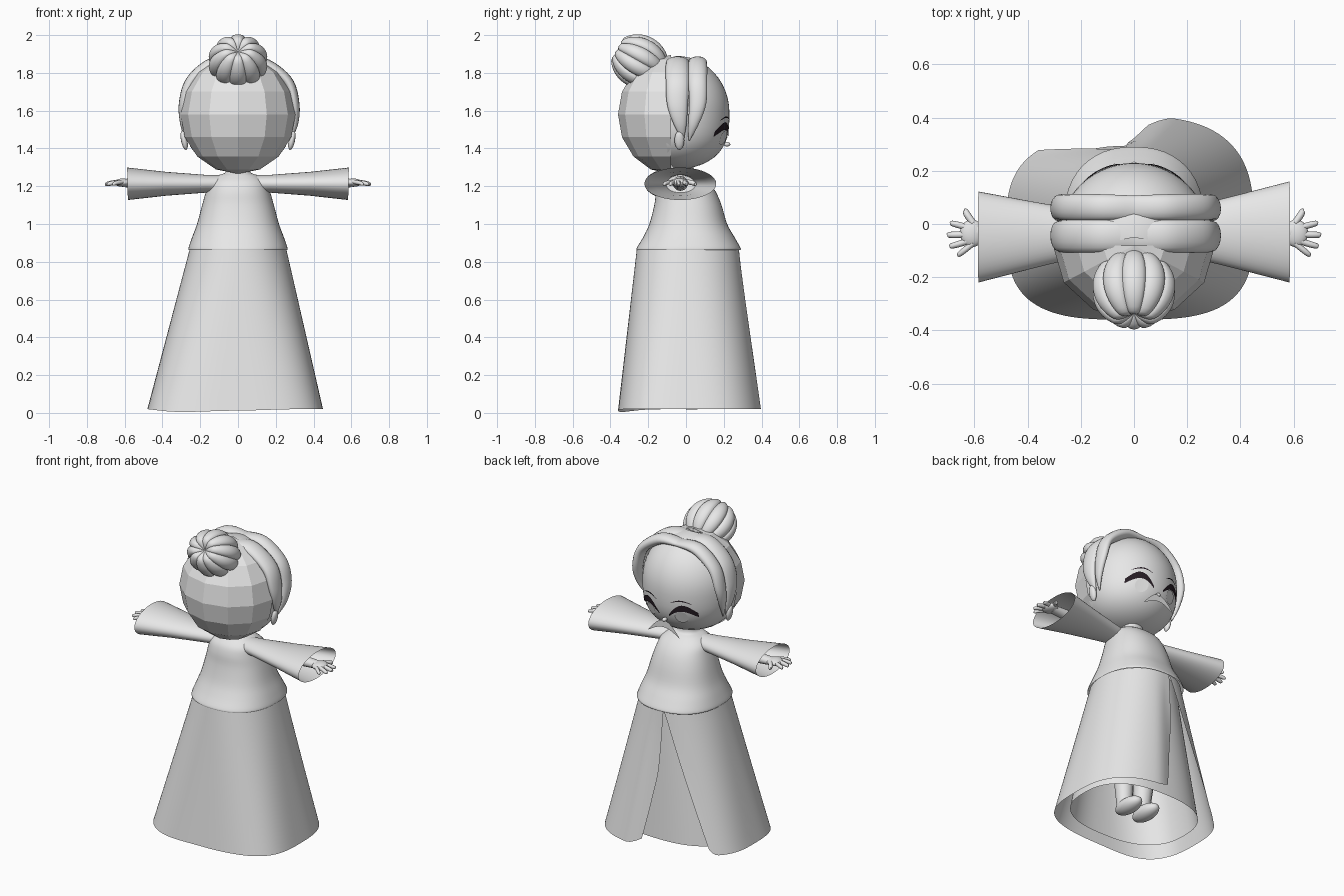
import bpy, bmesh
from math import sin, cos, pi, sqrt, radians, copysign
from mathutils import Vector, Matrix

if "Cube" in bpy.data.objects:
    bpy.data.objects.remove(bpy.data.objects["Cube"])


def material(name, rgb):
    m = bpy.data.materials.new(name)
    m.use_nodes = True
    m.diffuse_color = (*rgb, 1)
    m.node_tree.nodes["Principled BSDF"].inputs["Base Color"].default_value = (*rgb, 1)
    return m


PALE = material("pale_grey", (0.8, 0.8, 0.8))
DARK = material("dark_lash", (0.02, 0.012, 0.018))


def finish(name, bm, mat=PALE, angle=50):
    bmesh.ops.recalc_face_normals(bm, faces=bm.faces[:])
    me = bpy.data.meshes.new(name)
    bm.to_mesh(me)
    bm.free()
    me.materials.append(mat)
    ob = bpy.data.objects.new(name, me)
    bpy.context.collection.objects.link(ob)
    if angle:
        bpy.ops.object.select_all(action="DESELECT")
        ob.select_set(True)
        bpy.context.view_layer.objects.active = ob
        bpy.ops.object.shade_smooth_by_angle(angle=radians(angle))
    return ob


def loft(name, rings, closed=True, caps=False, mat=PALE, angle=50):
    """Skin a stack of equally long point rings."""
    bm = bmesh.new()
    rows = [[bm.verts.new(p) for p in r] for r in rings]
    n = len(rows[0])
    for a, b in zip(rows, rows[1:]):
        for i in range(n if closed else n - 1):
            j = (i + 1) % n
            bm.faces.new((a[i], a[j], b[j], b[i]))
    if caps:
        bm.faces.new(rows[0])
        bm.faces.new(rows[-1])
    return finish(name, bm, mat, angle)


def oval(a, rx, ry, power=2.0):
    c, s = cos(a), sin(a)
    return (rx * copysign(abs(c) ** (2 / power), c),
            ry * copysign(abs(s) ** (2 / power), s))


def smooth_path(pts, steps=6):
    """Catmull-Rom interpolation, works on any tuple length."""
    p = [Vector(pts[0])] + [Vector(q) for q in pts] + [Vector(pts[-1])]
    out = []
    for i in range(1, len(p) - 2):
        for k in range(steps):
            t = k / steps
            out.append(0.5 * (2 * p[i] + (p[i + 1] - p[i - 1]) * t
                       + (2 * p[i - 1] - 5 * p[i] + 4 * p[i + 1] - p[i + 2]) * t * t
                       + (3 * p[i] - p[i - 1] - 3 * p[i + 1] + p[i + 2]) * t ** 3))
    return out + [p[-1]]


def sweep(name, pts, sizes, centre, sides=12):
    """Sweep an oval (width, thickness) along a path; thickness faces away from centre."""
    path, size = smooth_path(pts), smooth_path(sizes)
    rings = []
    for i, p in enumerate(path):
        tan = (path[min(i + 1, len(path) - 1)] - path[max(i - 1, 0)]).normalized()
        side = tan.cross(p - Vector(centre)).normalized()
        out = side.cross(tan)
        rings.append([p + side * x + out * y for x, y in
                      (oval(2 * pi * k / sides, size[i][0], size[i][1]) for k in range(sides))])
    return loft(name, rings, caps=True)


def ball(name, loc, scale, segs=24, rings=14, rot=Matrix(), shape=None, angle=50):
    bm = bmesh.new()
    bmesh.ops.create_uvsphere(bm, u_segments=segs, v_segments=rings, radius=1)
    if shape:
        for v in bm.verts:
            v.co = shape(v.co)
    bm.transform(Matrix.Translation(loc) @ rot @ Matrix.Diagonal((*scale, 1)))
    return finish(name, bm, PALE, angle)


# Outer skirt, open at +y with two flaps, the left one curling in at its edge
def skirt_point(a, h):
    c, s = cos(a), sin(a)
    if c > 0:
        spread = 0.135 - 0.06 * max(0, 1 - c / 0.25) ** 2
    else:
        spread = 0.07
    ry = 0.27 + (spread if s > 0 else 0.09) * h
    x, y = oval(a, 0.255 + 0.21 * h, ry, 2.1 + (0.7 if s > 0 else 1.1) * h)
    return x - 0.015 * h, y + 0.01 * (1 - h)


N = 96
rings = []
for k in range(13):
    h = k / 12
    start, end = radians(97 + 34 * h ** 0.8), radians(457 - 11 * h ** 0.8)
    ring = []
    for i in range(N + 1):
        u = i / N
        a = start + (end - start) * u
        lift = 0.035 * max(0, 1 - min(u, 1 - u) * N / 3) ** 2
        dip = 0.015 * max(0, cos(a - radians(245))) ** 6
        x, y = skirt_point(a, h)
        ring.append((x, y, 0.87 - h * (0.85 - lift + dip)))
    rings.append(ring)
loft("outer_skirt", rings, closed=False)

# Closed underskirt
loft("underskirt", [[(*oval(2 * pi * i / 64, 0.235 + 0.15 * h, 0.25 + 0.045 * h, 2.1 + 0.4 * h),
                      0.87 - 0.83 * h) for i in range(64)] for h in (0, 0.25, 0.5, 0.75, 1)])

# Bodice with flared hem, running into the neck: z, half width, half depth, y offset
BODICE = [(0.862, 0.262, 0.275, 0.013), (0.875, 0.262, 0.274, 0.014), (0.93, 0.243, 0.242, 0.015),
          (1.0, 0.217, 0.206, 0.012), (1.1, 0.19, 0.178, 0.01), (1.17, 0.17, 0.158, 0),
          (1.22, 0.152, 0.13, -0.01), (1.255, 0.11, 0.09, -0.015), (1.275, 0.065, 0.065, -0.02),
          (1.32, 0.06, 0.06, -0.02)]
rings = []
for z, rx, ry, cy in smooth_path(BODICE, 4):
    rings.append([(x, y + cy, z) for x, y in (oval(2 * pi * i / 48, rx, ry, 2.3) for i in range(48))])
loft("bodice", rings)

# Head: faceted hair at the back
bm = bmesh.new()
bmesh.ops.create_uvsphere(bm, u_segments=12, v_segments=8, radius=1)
bmesh.ops.delete(bm, geom=[v for v in bm.verts if v.co.y > 0.01], context="VERTS")
bm.transform(Matrix.Translation((0, -0.08, 1.58)) @ Matrix.Diagonal((0.305, 0.28, 0.315, 1)))
finish("back_hair", bm, PALE, 0)

# Head: smooth face with a full chin
FC, FR = Vector((0, -0.05, 1.59)), Vector((0.285, 0.28, 0.3))


def face_width(z):
    t = (z - FC.z) / FR.z
    return sqrt(max(0, 1 - abs(t) ** (2 if t > 0 else 3)))


def face_y(x, z):
    return FC.y + FR.y * sqrt(max(0, face_width(z) ** 2 - (x / FR.x) ** 2))


rings = []
for k in range(25):
    z = FC.z - FR.z * cos(pi * k / 24)
    w = max(face_width(z), 0.002)
    rings.append([(FR.x * w * cos(a), FC.y + FR.y * w * sin(a), z)
                  for a in (radians(-12 + 204 * i / 32) for i in range(33))])
loft("face", rings, closed=False)
ball("nose", (0, 0.217, 1.422), (0.014, 0.018, 0.012), 12, 8)


# Thin painted plates following the face
def plate(name, x0, x1, upper, lower, mat, flat=None, n=20):
    top, low = [], []
    for i in range(n + 1):
        u = i / n
        x = x0 + (x1 - x0) * u
        for row, z in ((top, upper(u)), (low, lower(u))):
            row.append((x, flat if flat else face_y(x, z) + 0.006, z))
    loft(name, [top, low], closed=False, mat=mat)


def arch(base, height, lean=0.0):
    return lambda u: base + height * sin(pi * u) + lean * u


def disc(z, r):
    return lambda u: z + r * sqrt(max(0, 1 - (2 * u - 1) ** 2))


for s, side in ((1, "left"), (-1, "right")):
    plate(side + "_lash", s * 0.035, s * 0.195, arch(1.466, 0.06, 0.025), arch(1.455, 0.04, 0.006), DARK)
    plate(side + "_brow", s * 0.05, s * 0.17, arch(1.548, 0.022), arch(1.546, 0.016), DARK)
    plate(side + "_iris", s * 0.07, s * 0.145, disc(1.46, 0.035), disc(1.46, -0.042), PALE)
plate("mouth_plate", -0.11, 0.11, arch(1.335, 0.085), arch(1.33, 0.045), PALE, flat=0.225)


# Ribbed bun, tilted back
def ribs(co):
    flat = co.xy.length
    th = co.xy.angle_signed(Vector((1, 0))) if flat > 1e-5 else 0
    r = 0.88 + 0.12 * abs(sin(5 * th)) ** 0.6
    dimple = 1 - 0.3 * max(0, 1 - flat / 0.45)
    return Vector((co.x * r, co.y * r, co.z * (0.6 + 0.4 * r) * dimple))


axis = Vector((0, -0.87, 0.49)).to_track_quat("Z", "Y").to_matrix().to_4x4()
ball("hair_bun", (0, -0.245, 1.86), (0.16, 0.141, 0.155), 120, 24, axis, ribs, 40)

for s, side in ((1, "left"), (-1, "right")):
    # Two swept locks per side, parted at the middle and tapering to points
    for name, y0, y1, half in (("rear", -0.045, -0.015, 0.062), ("front", 0.062, 0.015, 0.05)):
        out = 0.012 if s > 0 else 0
        sweep(f"{side}_{name}_lock",
              [(0, y0, 1.858), (s * 0.13, y0, 1.85), (s * (0.245 + out), y0, 1.76),
               (s * (0.287 + out), y0, 1.64), (s * (0.288 + out), (y0 + y1) / 2, 1.53),
               (s * 0.275, y1, 1.44)],
              [(half * 0.9, 0.02), (half, 0.032), (half, 0.03), (half * 0.9, 0.026),
               (half * 0.55, 0.018), (0.003, 0.003)], (0, y0, 1.58), 16)
    ball(side + "_ear", (s * 0.285, -0.035, 1.443), (0.017, 0.026, 0.052), 12, 8,
         Matrix.Rotation(s * 0.2, 4, "Y"))

    # Wide open sleeve, the right one a little narrower at the front
    sleeve = []
    trim = 0 if s > 0 else 0.018
    for x, ry, rz in ((0.06, 0.06, 0.045), (0.17, 0.085, 0.047), (0.38, 0.137, 0.063), (0.585, 0.19, 0.086)):
        cut = trim * (x - 0.06) / 0.5
        sleeve.append([(s * (x + 0.04 * (rz - 0.04) * q / rz), p - 0.03 - cut, 1.213 + q)
                       for p, q in (oval(2 * pi * i / 40, ry - cut, rz) for i in range(40))])
    loft(side + "_sleeve", sleeve)

    # Hand with forearm and fingers
    far = (0, 0, -9)
    sweep(side + "_forearm", [(s * 0.3, -0.03, 1.215), (s * 0.5, -0.03, 1.215), (s * 0.6, -0.03, 1.217)],
          [(0.04, 0.04), (0.034, 0.03), (0.034, 0.022)], far)
    ball(side + "_palm", (s * 0.61, -0.035, 1.219), (0.045, 0.052, 0.022))
    for i, (x, y, r) in enumerate(((0.665, -0.118, 0.011), (0.694, -0.085, 0.012), (0.703, -0.042, 0.013),
                                   (0.692, 0.003, 0.012), (0.64, 0.05, 0.013))):
        root = (s * 0.605, -0.035 + (y + 0.035) * 0.45, 1.224)
        mid = (s * (0.4 * 0.605 + 0.6 * x), -0.035 + (y + 0.035) * 0.8, 1.218)
        sweep(f"{side}_finger_{i + 1}", [root, mid, (s * x * 0.992, y * 0.98, 1.211), (s * x, y, 1.21)],
              [(r, r), (r, r), (r * 0.8, r * 0.8), (r * 0.2, r * 0.2)], far, 8)

    # Leg and shoe under the skirt
    sweep(side + "_leg", [(s * 0.09, 0, 0.8), (s * 0.08, 0, 0.4), (s * 0.065, -0.01, 0.07)],
          [(0.085, 0.085), (0.07, 0.07), (0.046, 0.046)], (0, -9, 0))
    ball(side + "_shoe", (s * 0.065, 0.03, 0.062), (0.054, 0.105, 0.045))
